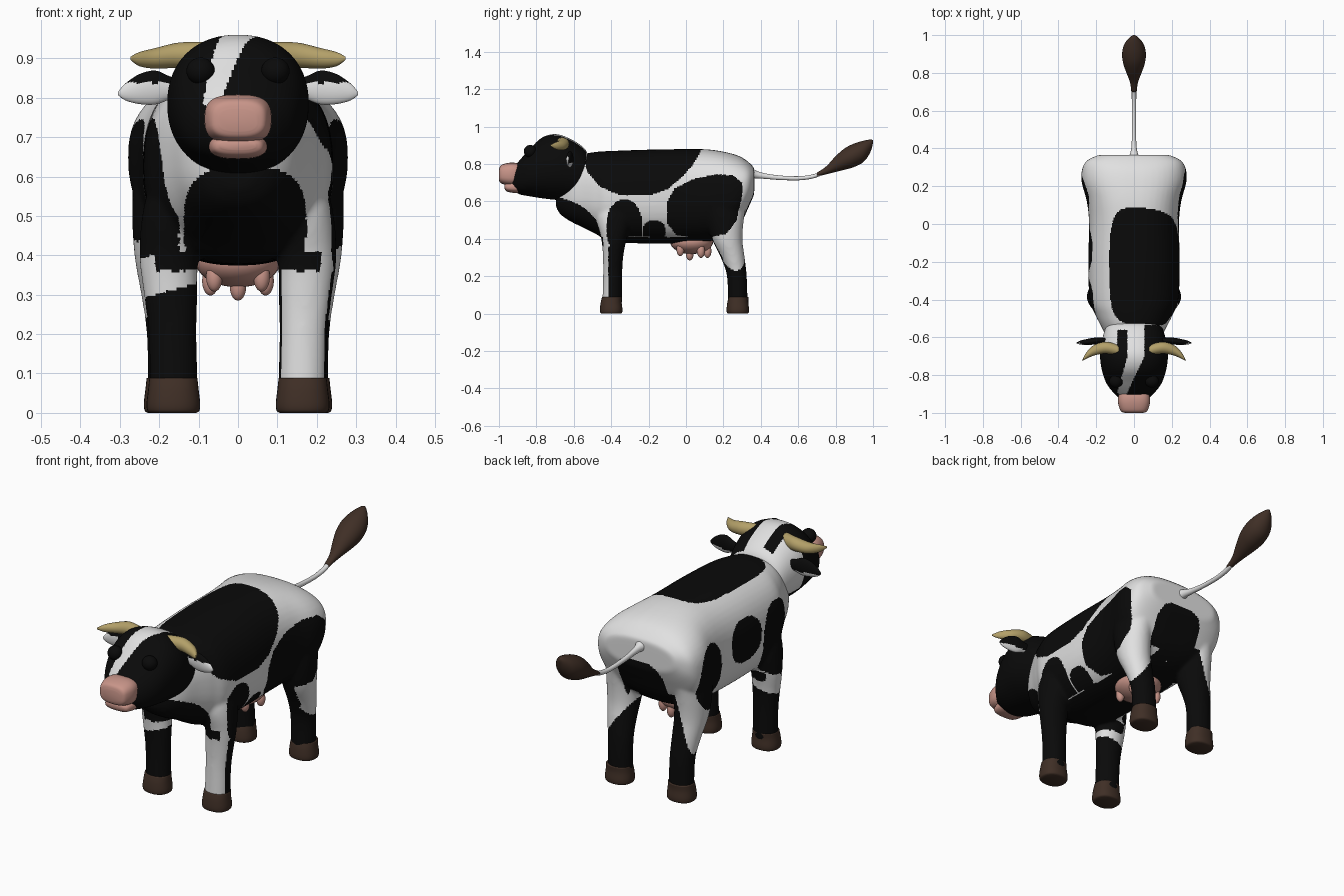
import bpy, bmesh, math
from mathutils import Vector

if "Cube" in bpy.data.objects:
    bpy.data.objects.remove(bpy.data.objects["Cube"])


def material(name, rgb):
    m = bpy.data.materials.new(name)
    m.diffuse_color = (*rgb, 1)
    m.use_nodes = True
    m.node_tree.nodes["Principled BSDF"].inputs["Base Color"].default_value = m.diffuse_color
    return m


WHITE = material("white hide", (0.75, 0.75, 0.75))
BLACK = material("black hide", (0.003, 0.003, 0.003))
PINK = material("pink skin", (0.58, 0.30, 0.25))
BROWN = material("dark brown", (0.05, 0.028, 0.019))
HORN = material("horn tan", (0.45, 0.35, 0.14))


def spline(rows, steps):
    """Catmull-Rom interpolation of a few stations."""
    out, last = [], len(rows) - 1
    for i in range(last):
        quad = [Vector(rows[min(max(k, 0), last)]) for k in range(i - 1, i + 3)]
        a, b, c, d = quad
        for s in range(steps):
            t = s / steps
            out.append(0.5 * (2 * b + (c - a) * t + (2 * a - 5 * b + 4 * c - d) * t * t
                              + (3 * b - a - 3 * c + d) * t ** 3))
    return out + [Vector(rows[last])]


def loft(bm, rows, axis, power=2.0, segs=32, steps=5):
    """Closed loft; each row = position on axis, two centre values, two radii."""
    rings = []
    for t, c1, c2, r1, r2 in spline([Vector(r) for r in rows], steps):
        ring = []
        for k in range(segs):
            a = 2 * math.pi * k / segs
            u, v = math.cos(a), math.sin(a)
            u = math.copysign(abs(u) ** (2 / power), u) * max(r1, 0.001) + c1
            v = math.copysign(abs(v) ** (2 / power), v) * max(r2, 0.001) + c2
            ring.append(bm.verts.new({'x': (t, u, v), 'y': (u, t, v), 'z': (u, v, t)}[axis]))
        rings.append(ring)
    for a, b in zip(rings, rings[1:]):
        for k in range(segs):
            j = (k + 1) % segs
            bm.faces.new((a[k], a[j], b[j], b[k]))
    bm.faces.new(rings[0])
    bm.faces.new(rings[-1])


def upright(rows):
    """Rows of y, bottom z, top z, half width -> loft rows along y."""
    return [(y, 0, (b + t) / 2, w, (t - b) / 2) for y, b, t, w in rows]


def finish(bm, name, mats, rule=None, voxel=0.0):
    bmesh.ops.recalc_face_normals(bm, faces=bm.faces[:])
    me = bpy.data.meshes.new(name)
    bm.to_mesh(me)
    bm.free()
    ob = bpy.data.objects.new(name, me)
    bpy.context.collection.objects.link(ob)
    if voxel:  # fuse overlapping volumes into one skin
        r = ob.modifiers.new("fuse", 'REMESH')
        r.mode, r.voxel_size = 'VOXEL', voxel
        s = ob.modifiers.new("soften", 'SMOOTH')
        s.factor, s.iterations = 0.5, 12
        dg = bpy.context.evaluated_depsgraph_get()
        me = bpy.data.meshes.new_from_object(ob.evaluated_get(dg))
        ob.modifiers.clear()
        ob.data = me
    me.materials.clear()
    for m in mats:
        me.materials.append(m)
    for p in me.polygons:
        p.use_smooth = True
        p.material_index = int(bool(rule(p.center, p.normal))) if rule else 0
    return ob


def part(name, mat, rows, axis, power=2.0, segs=32):
    bm = bmesh.new()
    loft(bm, rows, axis, power, segs)
    return finish(bm, name, [mat])


def ball(name, mat, centre, radii):
    bm = bmesh.new()
    bmesh.ops.create_uvsphere(bm, u_segments=28, v_segments=18, radius=1)
    for v in bm.verts:
        v.co = Vector(centre) + Vector([a * b for a, b in zip(v.co, radii)])
    return finish(bm, name, [mat])


def blob(u, v, cu, cv, ru, rv, n=2.3):
    return abs((u - cu) / ru) ** n + abs((v - cv) / rv) ** n < 1


def inside(u, v, poly):
    hit = False
    for (a, b), (c, d) in zip(poly, poly[1:] + poly[:1]):
        if (b > v) != (d > v) and u < (c - a) * (v - b) / (d - b) + a:
            hit = not hit
    return hit


SADDLE = [(-.56, .95), (-.53, .76), (-.46, .68), (-.36, .635), (-.2, .63), (-.1, .665),
          (-.02, .73), (.04, .80), (.085, .88), (.08, .95)]
FLANK = [(-.1, .6), (-.06, .67), (.04, .72), (.16, .745), (.25, .74), (.3, .70), (.3, .63),
         (.27, .5), (.22, .43), (.1, .4), (-.05, .42), (-.1, .48)]


# Hide pattern of the body, true where black
def body_black(c, n):
    x, y, z = c
    if y < -0.25 and z < 0.36 and abs(x) > 0.09:      # front legs
        return y > -0.415 if x > 0 else z < 0.29 + 0.3 * (x + 0.24)
    if y > 0.13 and z < 0.52:                         # rear legs
        if x < 0 and z < max(0.24, 0.28 + 3.5 * (x + 0.22)):
            return True
        if x > 0 and z < 0.25 + 1.4 * (0.22 - x):
            return True
    if y > 0.27 and blob(x, z, 0.01, 0.53, 0.13, 0.145, 3):   # rump
        return True
    if z < 0.41 and abs(x) < 0.21 and -0.47 < y < 0.2:        # belly
        return True
    if y < -0.4 and z < 0.62 and blob(x, z, 0.018, 0.48, 0.155, 0.145, 3):  # chest
        return True
    if x > 0:
        return (inside(y, z, SADDLE) or (x > 0.1 and inside(y, z, FLANK))
                or (x > 0.15 and (blob(y, z, -0.33, 0.46, 0.095, 0.15)
                                  or blob(y, z, -0.17, 0.44, 0.06, 0.06))))
    return ((z > 0.7 and blob(x, y, 0, -0.22, 0.13, 0.305, 3.5))
            or (x < -0.15 and (blob(y, z, 0.17, 0.59, 0.11, 0.155)
                               or blob(y, z, -0.14, 0.65, 0.115, 0.105)
                               or blob(y, z, -0.39, 0.57, 0.12, 0.18))))


# Hide pattern of the head: white blaze and white left nape
def head_black(c, n):
    x, y, z = c
    k = max(0.0, -0.70 - y)
    left, right = -0.035 - 0.28 * k, 0.055 - 0.47 * k
    if z > 0.78 and left < x < right:
        return False
    if x <= left and y > -0.68 and z > 0.68:
        return -0.09 < x and y < -0.56
    return y < -0.535


# Body with four legs in one skin
bm = bmesh.new()
loft(bm, upright([
    (-.695, .57, .65, .04), (-.67, .53, .72, .09), (-.62, .495, .80, .135),
    (-.55, .46, .85, .17), (-.48, .425, .865, .205), (-.40, .385, .87, .235),
    (-.2, .375, .877, .242), (0, .375, .88, .238), (.12, .385, .878, .25),
    (.22, .42, .862, .277), (.29, .48, .84, .275), (.335, .57, .81, .25),
    (.365, .64, .78, .19)]), 'y', 2.45, 48)
for s in (-1, 1):
    loft(bm, [(.05, s * .163, -.395, .061, .053), (.2, s * .166, -.392, .061, .051),
              (.3, s * .171, -.39, .068, .054), (.4, s * .175, -.385, .075, .068),
              (.52, s * .16, -.38, .08, .10), (.66, s * .13, -.36, .07, .10)], 'z')
    loft(bm, [(.05, s * .168, .277, .061, .053), (.2, s * .171, .272, .061, .053),
              (.3, s * .178, .25, .068, .064), (.4, s * .185, .22, .078, .082),
              (.52, s * .185, .21, .084, .102), (.66, s * .17, .22, .09, .12)], 'z')
finish(bm, "body_and_legs", [WHITE, BLACK], body_black, 0.0075)

# Head
bm = bmesh.new()
loft(bm, upright([
    (-.52, .67, .84, .11), (-.54, .625, .88, .145), (-.6, .605, .925, .166),
    (-.69, .608, .96, .18), (-.77, .617, .942, .171), (-.84, .628, .875, .148),
    (-.89, .638, .82, .112), (-.93, .66, .77, .07)]), 'y', 2.2, 48)
finish(bm, "head", [WHITE, BLACK], head_black, 0.0065)

# Muzzle and lower lip
part("muzzle", PINK, upright([
    (-1, .715, .77, .048), (-.99, .698, .793, .07), (-.95, .686, .806, .084),
    (-.91, .686, .806, .083), (-.87, .70, .79, .07)]), 'y', 2.9)
part("lower_lip", PINK, upright([
    (-.97, .668, .69, .045), (-.957, .653, .70, .064), (-.91, .645, .71, .074),
    (-.86, .65, .71, .07)]), 'y', 2.6)


def ear_black(c, n):
    return c.z > 0.838 or (n.y > 0.1 and c.z > 0.805)


for s, side in ((-1, "left"), (1, "right")):
    # Eyes, horns and ears
    ball(side + "_eye", BLACK, (s * .095, -.833, .868), (.036, .034, .034))
    part(side + "_horn", HORN, [
        (s * .08, -.67, .908, .03, .033), (s * .15, -.655, .908, .031, .032),
        (s * .21, -.668, .900, .028, .026), (s * .25, -.695, .898, .018, .018),
        (s * .273, -.722, .9, .003, .004)], 'x')
    bm = bmesh.new()
    loft(bm, [(s * .14, -.615, .825, .012, .02), (s * .175, -.617, .825, .015, .03),
              (s * .21, -.62, .826, .018, .043), (s * .25, -.625, .822, .016, .038),
              (s * .285, -.628, .815, .010, .022), (s * .305, -.63, .811, .002, .004)], 'x')
    finish(bm, side + "_ear", [WHITE, BLACK], ear_black)
    # Hooves
    for end, x, y in (("front", .164, -.4), ("rear", .171, .277)):
        part(f"{end}_{side}_hoof", BROWN, [
            (0, s * x, y, .058, .05), (.006, s * x, y, .066, .058),
            (.025, s * x, y, .068, .060), (.06, s * x, y, .064, .056),
            (.088, s * x, y + .004, .061, .053)], 'z', 2.3)

# Udder and teats
ball("udder", PINK, (0, .03, .385), (.108, .115, .066))
for i, (x, y, z) in enumerate([(0, .02, .322), (-.07, .08, .335), (.07, .08, .335),
                               (0, .115, .335), (-.06, -.03, .345), (.06, -.03, .345)]):
    ball(f"teat_{i + 1}", PINK, (x, y, z), (.021, .021, .037))

# Tail and tuft
part("tail", WHITE, [
    (.33, 0, .755, .05, .04), (.37, 0, .745, .022, .022), (.42, 0, .736, .013, .015),
    (.5, 0, .727, .011, .012), (.6, 0, .724, .011, .011), (.67, 0, .732, .012, .011),
    (.72, 0, .748, .012, .011)], 'y', 2, 20)
part("tail_tuft", BROWN, upright([
    (.70, .734, .754, .014), (.75, .745, .788, .021), (.8, .758, .842, .04),
    (.85, .770, .885, .057), (.9, .785, .910, .063), (.95, .812, .925, .052),
    (.985, .862, .931, .026), (1, .912, .928, .005)]), 'y')
